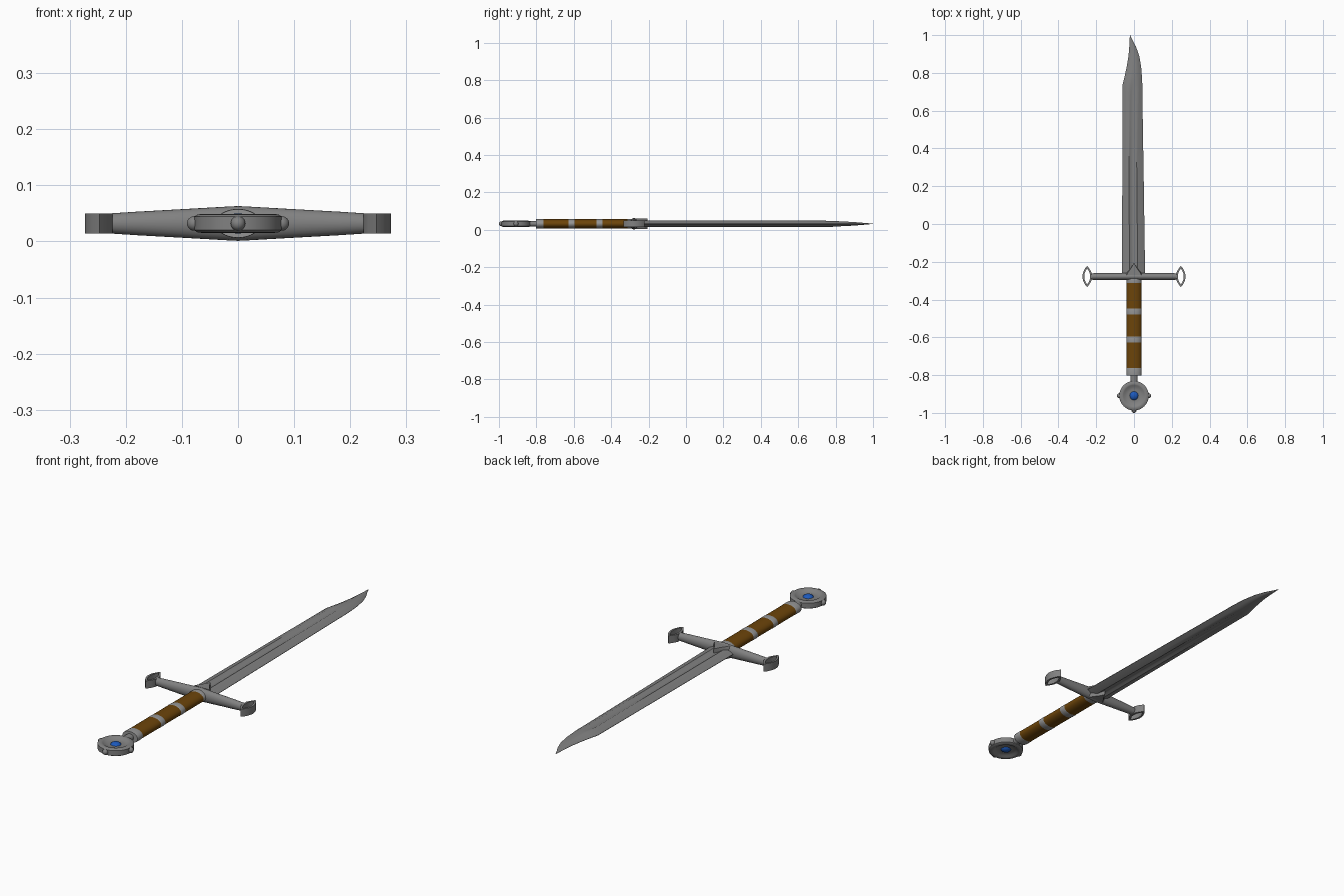
import bpy, bmesh, math

if "Cube" in bpy.data.objects:
    bpy.data.objects.remove(bpy.data.objects["Cube"])

ZC = 0.032      # mid-height of the sword
GY = -0.278     # guard position along y
PY = -0.909     # pommel centre


def material(name, rgb):
    m = bpy.data.materials.new(name)
    m.diffuse_color = (*rgb, 1)
    m.use_nodes = True
    m.node_tree.nodes["Principled BSDF"].inputs["Base Color"].default_value = m.diffuse_color
    return m


leather = material("leather", (0.15, 0.058, 0.003))
blue = material("blue_gem", (0.012, 0.10, 0.50))
steel = material("dark_steel", (0.22, 0.22, 0.22))
band = material("band_steel", (0.30, 0.30, 0.30))


def loft(name, rings, mat=steel, closed=False, angle=35):
    """Skin a list of equal-length point rings; cap the ends unless closed."""
    bm = bmesh.new()
    vs = [[bm.verts.new(p) for p in r] for r in rings]
    n = len(rings[0])
    for k in range(len(vs) if closed else len(vs) - 1):
        a, b = vs[k], vs[(k + 1) % len(vs)]
        for i in range(n):
            j = (i + 1) % n
            bm.faces.new((a[i], a[j], b[j], b[i]))
    if not closed:
        bm.faces.new(vs[0])
        bm.faces.new(vs[-1])
    bmesh.ops.recalc_face_normals(bm, faces=bm.faces)
    me = bpy.data.meshes.new(name)
    bm.to_mesh(me)
    bm.free()
    ob = bpy.data.objects.new(name, me)
    bpy.context.collection.objects.link(ob)
    me.materials.append(mat)
    bpy.ops.object.select_all(action='DESELECT')
    bpy.context.view_layer.objects.active = ob
    ob.select_set(True)
    bpy.ops.object.shade_smooth_by_angle(angle=math.radians(angle))
    return ob


def circle(n=32):
    return [(math.cos(t), math.sin(t)) for t in (2 * math.pi * i / n for i in range(n))]


def rod_y(name, profile, flat, mat=steel):
    """Oval rod along y from (y, radius) pairs."""
    return loft(name, [[(r * c, y, ZC + r * flat * s) for c, s in circle()]
                       for y, r in profile], mat)


def ball(name, x, y, z, rx, rz, mat=steel):
    rings = []
    for k in range(13):
        t = math.pi * (0.01 + 0.98 * k / 12)
        rings.append([(x + rx * math.sin(t) * c, y + rx * math.sin(t) * s,
                       z - rz * math.cos(t)) for c, s in circle(20)])
    return loft(name, rings, mat)


# Blade: y, left edge, right edge, half thickness, fuller depth
stations = [(-0.28, -0.064, 0.059, 0.018, 0.5), (0.20, -0.062, 0.052, 0.018, 0.5),
            (0.70, -0.060, 0.044, 0.0175, 0.4), (0.74, -0.060, 0.044, 0.017, 0.1),
            (0.78, -0.050, 0.042, 0.016, 0), (0.83, -0.039, 0.038, 0.013, 0),
            (0.89, -0.029, 0.028, 0.010, 0), (0.94, -0.025, 0.010, 0.006, 0),
            (0.975, -0.023, -0.009, 0.003, 0), (1.0, -0.022, -0.020, 0.0006, 0)]


def blade_ring(y, l, r, t, d):
    # Lens section with a fuller sunk by d between the two ridges
    top = [(0, 0.05), (0.16, 0.6), (0.32, 0.97), (0.42, 1 - 0.8 * d), (0.5, 1 - d),
           (0.58, 1 - 0.8 * d), (0.68, 0.97), (0.84, 0.6), (1, 0.05)]
    sec = top + [(u, -h) for u, h in reversed(top)]
    return [(l + (r - l) * u, y, ZC + h * t) for u, h in sec]


loft("blade", [blade_ring(*s) for s in stations], angle=40)

# Guard bar: x, half depth, half height
bar = [(0.226, 0.017, 0.018), (0.18, 0.018, 0.021), (0.09, 0.019, 0.026), (0.02, 0.020, 0.030)]
bar = [(-x, a, b) for x, a, b in bar] + [(0, 0.02, 0.031)] + bar[::-1]
loft("guard_bar", [[(x, GY + a * c, ZC + b * s) for c, s in circle(24)] for x, a, b in bar])

# Pointed centre of the guard, over the blade
tri = [(-0.045, -0.27), (-0.038, -0.258), (-0.015, -0.23), (0, -0.205),
       (0.015, -0.23), (0.038, -0.258), (0.045, -0.27)]
loft("guard_point", [[(x * k, y, ZC + dz) for x, y in tri]
                     for dz, k in ((-0.029, 0.85), (-0.02, 1), (0.02, 1), (0.029, 0.85))])

# Open lens-shaped loops at both ends of the guard
lens = [(-0.024, 0.018), (-0.015, 0.036), (-0.001, 0.056), (0.011, 0.043), (0.020, 0.025),
        (0.0245, 0.008), (0.0245, -0.008), (0.020, -0.025), (0.011, -0.043), (-0.001, -0.056),
        (-0.015, -0.036), (-0.024, -0.018)]
for side, tag in ((-1, "left"), (1, "right")):
    loft("guard_loop_" + tag,
         [[(side * (0.248 + x * kx), GY + y * ky, ZC + dz) for x, y in lens]
          for kx, ky, dz in ((1, 1, -0.018), (1, 1, 0.018), (0.62, 0.76, 0.018), (0.62, 0.76, -0.018))],
         closed=True)

# Grip and its metal bands
rod_y("grip", [(-0.80, 0.0395), (-0.29, 0.0395)], 0.64, leather)
for i, (y0, y1) in enumerate([(-0.803, -0.763), (-0.628, -0.596), (-0.479, -0.447), (-0.312, -0.28)]):
    rod_y(f"grip_band_{i + 1}", [(y0, 0.0395), (y0 + 0.004, 0.0405), (y1 - 0.004, 0.0405), (y1, 0.0395)],
          0.64, band)
rod_y("pommel_neck", [(-0.845, 0.019), (-0.80, 0.019)], 0.8)

# Pommel: dished disc, same on both faces
half = [(0.001, 0.007), (0.030, 0.007), (0.048, 0.009), (0.056, 0.0155),
        (0.062, 0.017), (0.072, 0.016), (0.078, 0.012)]
profile = half + [(r, -z) for r, z in reversed(half)]
loft("pommel", [[(r * c, PY + r * s, ZC + z) for c, s in circle(48)] for r, z in profile])
ball("pommel_gem", 0, PY, ZC, 0.025, 0.018, blue)
for x, y, tag in ((-1, 0, "left"), (1, 0, "right"), (0, -1, "end")):
    ball("pommel_knob_" + tag, x * 0.078, PY + y * 0.078, ZC, 0.013, 0.013)
